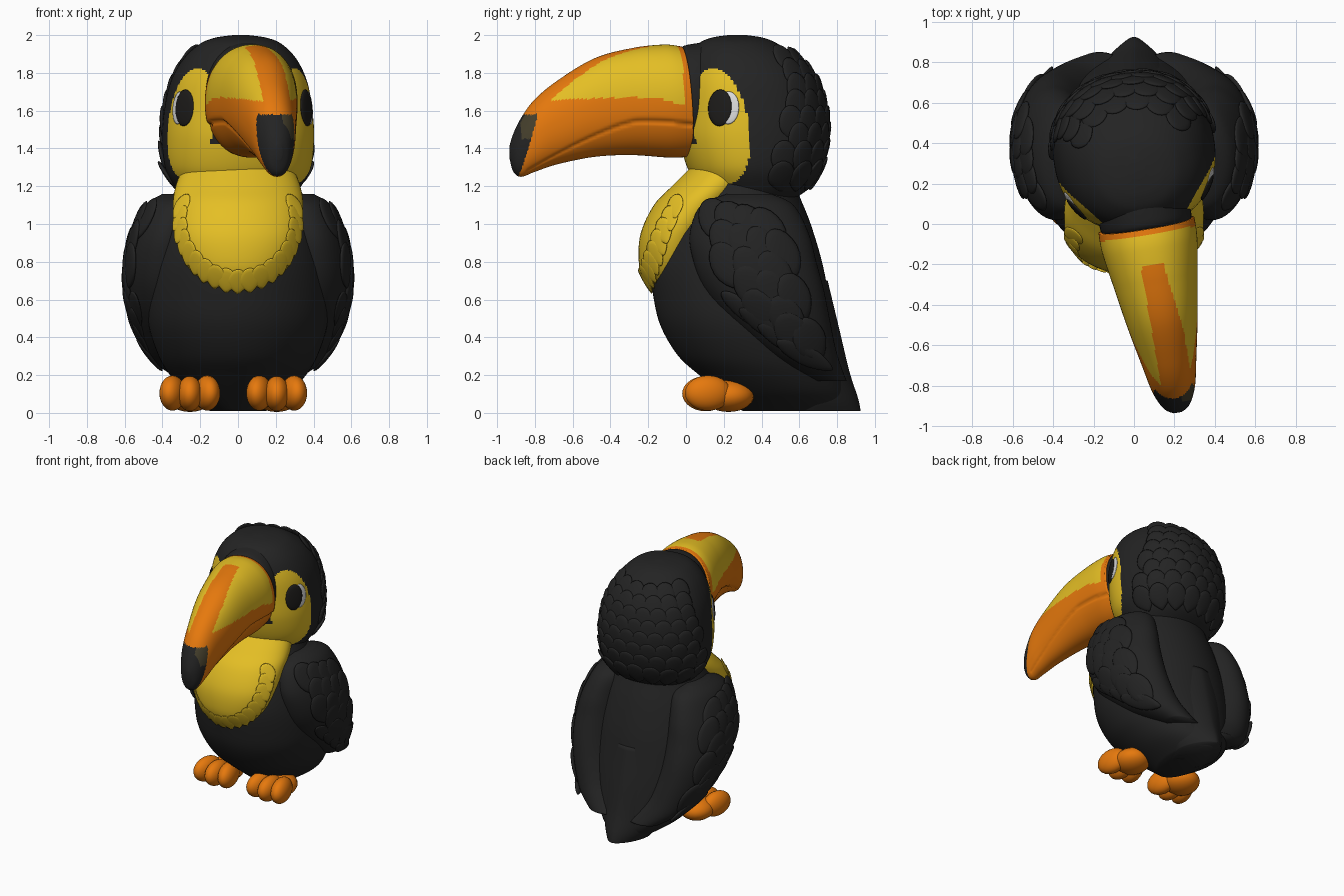
import bpy
import bmesh
import math
from mathutils import Matrix, Vector
from mathutils.bvhtree import BVHTree

cube = bpy.data.objects.get("Cube")
if cube:
    bpy.data.objects.remove(cube)


def material(name, rgb):
    mat = bpy.data.materials.new(name)
    mat.use_nodes = True
    mat.diffuse_color = (*rgb, 1)
    shader = mat.node_tree.nodes["Principled BSDF"]
    shader.inputs["Base Color"].default_value = (*rgb, 1)
    shader.inputs["Roughness"].default_value = 0.7
    return mat


BLACK = material("plumage_black", (0.017, 0.017, 0.017))
YELLOW = material("bright_yellow", (0.78, 0.52, 0.018))
ORANGE = material("warm_orange", (0.79, 0.19, 0.004))
WHITE = material("eye_white", (0.7, 0.7, 0.7))
PUPIL = material("pupil_dark", (0.012, 0.011, 0.01))
BROWN = material("beak_brown", (0.06, 0.05, 0.025))

HEAD_TURN = (Matrix.Translation((0, 0.36, 0)) @ Matrix.Rotation(math.radians(9.5), 4, 'Z')
             @ Matrix.Translation((0, -0.36, 0)))


def finish(name, bm, mats, rule=None, transform=None):
    """Turn a bmesh into a smooth object; rule picks a material per face centre."""
    bmesh.ops.recalc_face_normals(bm, faces=bm.faces)
    for face in bm.faces:
        face.smooth = True
        if rule:
            face.material_index = rule(face.calc_center_median())
    mesh = bpy.data.meshes.new(name)
    bm.to_mesh(mesh)
    bm.free()
    for mat in mats:
        mesh.materials.append(mat)
    if transform:
        mesh.transform(transform)
    obj = bpy.data.objects.new(name, mesh)
    bpy.context.scene.collection.objects.link(obj)


def spline(rows, steps):
    """Catmull-Rom interpolation of profile rows."""
    rows = [Vector(r) for r in rows]
    out = []
    for i in range(len(rows) - 1):
        a, b, c, d = rows[max(i - 1, 0)], rows[i], rows[i + 1], rows[min(i + 2, len(rows) - 1)]
        for k in range(steps):
            t = k / steps
            out.append(b + (c - a) * (t / 2) + (a - b * 2.5 + c * 2 - d / 2) * t * t
                       + (b * 1.5 - a / 2 - c * 1.5 + d / 2) * t ** 3)
    return out + [rows[-1]]


def loft(rows, steps=6, sides=64, along_y=False, power=2.0):
    """Rows are (position, low, high, x_low, x_high) of oval sections."""
    bm = bmesh.new()
    rings = []
    for pos, low, high, x0, x1 in spline(rows, steps):
        ring = []
        for k in range(sides):
            c, s = math.cos(math.tau * k / sides), math.sin(math.tau * k / sides)
            x = (x0 + x1) / 2 + (x1 - x0) / 2 * math.copysign(abs(c) ** (2 / power), c)
            a = (low + high) / 2 + (high - low) / 2 * math.copysign(abs(s) ** (2 / power), s)
            ring.append(bm.verts.new((x, pos, a) if along_y else (x, a, pos)))
        rings.append(ring)
    for lower, upper in zip(rings, rings[1:]):
        for k in range(sides):
            j = (k + 1) % sides
            bm.faces.new((lower[k], lower[j], upper[j], upper[k]))
    bm.faces.new(rings[0])
    bm.faces.new(rings[-1])
    bmesh.ops.recalc_face_normals(bm, faces=bm.faces)
    return bm


def symmetric(rows):
    return [(z, a, b, -w, w) for z, a, b, w in rows]


def scale_on(bm, tree, origin, toward, down, size, tilt=0.0, point=0.0):
    """Lay a flattened scale (width, length, thickness) where a ray meets a surface."""
    hit, normal, _, _ = tree.ray_cast(Vector(origin), Vector(toward).normalized())
    if hit is None:
        return
    if normal.dot(Vector(toward)) > 0:
        normal = -normal
    side = Vector(down).cross(normal).normalized()
    flow = normal.cross(side).normalized()
    frame = Matrix((side, flow, normal)).transposed().to_4x4()
    frame = Matrix.Translation(hit) @ frame @ Matrix.Rotation(tilt, 4, 'X')
    made = bmesh.ops.create_uvsphere(bm, u_segments=20, v_segments=8, radius=1)
    for v in made["verts"]:
        taper = 1 - point * max(v.co.y, 0) ** 2
        v.co = frame @ Vector((v.co.x * size[0] * taper, v.co.y * size[1], v.co.z * size[2]))


# Body and tail
finish("body", loft(symmetric([
    (0.01, 0.30, 0.86, 0.14), (0.1, 0.19, 0.86, 0.27), (0.2, 0.07, 0.84, 0.36),
    (0.3, -0.04, 0.82, 0.42), (0.45, -0.13, 0.79, 0.47), (0.6, -0.17, 0.76, 0.48),
    (0.8, -0.19, 0.72, 0.46), (1.0, -0.14, 0.66, 0.41), (1.15, -0.02, 0.6, 0.345),
    (1.28, 0.08, 0.55, 0.3)])), [BLACK])
finish("tail", loft(symmetric([
    (0.01, 0.45, 0.925, 0.15), (0.08, 0.45, 0.91, 0.19), (0.22, 0.42, 0.865, 0.24),
    (0.45, 0.4, 0.81, 0.28), (0.7, 0.4, 0.75, 0.25)]), power=1.6), [BLACK])

# Breast bib with a scalloped fringe, running up under the chin
bib = loft(symmetric([
    (0.65, -0.18, 0.0, 0.06), (0.70, -0.22, 0.05, 0.2), (0.8, -0.25, 0.1, 0.285),
    (0.95, -0.24, 0.16, 0.335), (1.1, -0.17, 0.28, 0.345), (1.2, -0.075, 0.36, 0.33),
    (1.3, 0.025, 0.4, 0.29), (1.4, 0.12, 0.42, 0.24)]))
bib_tree = BVHTree.FromBMesh(bib)
finish("breast_bib", bib, [YELLOW])
fringe = bmesh.new()
for i in range(-9, 10):
    a = i * 0.2
    x, z = 0.31 * math.sin(a), 1.02 - 0.325 * math.cos(a)
    scale_on(fringe, bib_tree, (x, -2, z), (0, 1, 0), (x * 0.7, 0, -0.3),
             (0.055, 0.075, 0.008), -0.02, 0.5)
finish("bib_fringe", fringe, [YELLOW])

# Wings with overlapping feathers
WING = [(1.16, 0.22, 0.45, 0.28, 0.40), (1.1, 0.08, 0.57, 0.2, 0.485),
        (0.95, 0.02, 0.65, 0.2, 0.555), (0.8, 0.04, 0.69, 0.2, 0.59),
        (0.65, 0.10, 0.73, 0.2, 0.59), (0.5, 0.21, 0.76, 0.18, 0.56),
        (0.35, 0.37, 0.79, 0.14, 0.495), (0.25, 0.51, 0.82, 0.08, 0.42),
        (0.17, 0.66, 0.85, 0.04, 0.3)]
for label, sign in (("left", 1), ("right", -1)):
    mirror = Matrix.Scale(sign, 4, (1, 0, 0))
    wing = loft(WING)
    wing_tree = BVHTree.FromBMesh(wing)
    feathers = bmesh.new()
    for row in range(6):
        z = 1.02 - 0.12 * row
        front = 0.13 + 0.017 * row ** 1.9
        back = 0.5 + 0.034 * row
        count = 4 - row // 2
        for k in range(count):
            y = front + (back - front) * (k + 0.5 * (row % 2)) / count + 0.03
            scale_on(feathers, wing_tree, (2, y, z - 0.07 * k / count), (-1, 0, 0),
                     (0, 0.6, -1), (0.09, 0.14, 0.02), -0.05, 0.35)
    for k in range(4):
        scale_on(feathers, wing_tree, (2, 0.33 + 0.1 * k, 0.53 - 0.075 * k), (-1, 0, 0),
                 (0, 0.75, -0.6), (0.06, 0.18, 0.018), -0.03, 0.4)
    finish(label + "_wing", wing, [BLACK], transform=mirror)
    finish(label + "_wing_feathers", feathers, [BLACK], transform=mirror)


# Head with yellow face patches
def face_colour(p):
    patch = ((p.y - 0.13 - (1.55 - p.z) * 0.13) / 0.135) ** 2 + ((p.z - 1.52) / 0.305) ** 2 < 1
    chin = 1.17 < p.z < 1.42 and p.y < 0.17
    return 1 if patch or chin else 0


head = loft(symmetric([
    (1.12, 0.14, 0.55, 0.27), (1.2, 0.07, 0.66, 0.335), (1.3, 0.01, 0.71, 0.385),
    (1.45, -0.03, 0.74, 0.4), (1.6, -0.035, 0.735, 0.39), (1.75, -0.03, 0.69, 0.36),
    (1.87, 0.0, 0.60, 0.3), (1.95, 0.06, 0.49, 0.22), (1.985, 0.13, 0.41, 0.14),
    (2.0, 0.22, 0.32, 0.04)]), steps=12, sides=160, power=2.2)
head_tree = BVHTree.FromBMesh(head)
finish("head", head, [BLACK, YELLOW], face_colour, HEAD_TURN)

# Head feathers on the nape and crown
plumes = bmesh.new()
for row in range(8):
    lift = math.radians(-36 + 12.5 * row)
    for i in range(-5, 6):
        a = (i + 0.5 * (row % 2)) * 0.27 / max(math.cos(lift), 0.62)
        if abs(a) > 1.35:
            continue
        out = Vector((math.sin(a) * math.cos(lift), math.cos(a) * math.cos(lift), math.sin(lift)))
        scale_on(plumes, head_tree, Vector((0, 0.36, 1.52)) + out * 2, -out,
                 (0, 0.2, -1), (0.075, 0.1, 0.016), -0.13, 0.65)
finish("head_feathers", plumes, [BLACK], transform=HEAD_TURN)

# Eyes
for label, sign in (("left", 1), ("right", -1)):
    for part, y, size, mat in (("eye_white", 0.163, (0.06, 0.088, 0.008), WHITE),
                               ("pupil", 0.122, (0.069, 0.098, 0.013), PUPIL)):
        eye = bmesh.new()
        scale_on(eye, head_tree, (sign * 2, y, 1.615), (-sign, 0, 0), (0, 0, -1), size)
        finish(label + "_" + part, eye, [mat], transform=HEAD_TURN)


# Beak: one curved loft with a mouth groove and a slanted base
def mouth_height(y):
    return 1.545 - 0.55 * max(-0.3 - y, 0) ** 1.3 - 0.3 * max(y + 0.25, 0) ** 2


def base_slant(p):
    return 0.07 * (p.z - 1.36) * max(0, 1 + p.y / 0.3)


def beak_colour(p):
    if p.z < 1.58 and p.y < -0.895 + (p.z - 1.3) * 0.28:
        return 3 if p.z > 1.45 and p.x > 0.03 and p.y > -0.9 else 2
    lower = 1.61 + 0.06 * min(1, max(0, -p.y * 5)) - 0.05 * max(0, -p.y - 0.4)
    ridge = p.y < -0.2 and -0.06 < p.x < 0.05 + 0.13 * min(0.35, -p.y - 0.2)
    end = -0.77 if p.x > 0 else -0.83
    return 1 if end < p.y < -0.03 - base_slant(p) and p.z > lower and not ridge else 0


beak = loft(symmetric([
    (0.01, 1.355, 1.94, 0.24), (-0.1, 1.352, 1.95, 0.238),
    (-0.3, 1.365, 1.93, 0.208), (-0.5, 1.355, 1.875, 0.175), (-0.7, 1.315, 1.755, 0.135),
    (-0.82, 1.275, 1.655, 0.11), (-0.89, 1.25, 1.56, 0.083), (-0.93, 1.275, 1.48, 0.055),
    (-0.95, 1.34, 1.42, 0.02)]), steps=10, sides=140, along_y=True, power=2.15)
for v in beak.verts:
    gap = v.co.z - mouth_height(v.co.y)
    if v.co.y > -0.87:
        v.co.x *= 1 - 0.06 * math.exp(-(gap / 0.009) ** 2) - (0.04 if gap < 0 else 0)
    v.co.y -= base_slant(v.co)
finish("beak", beak, [ORANGE, YELLOW, BLACK, BROWN], beak_colour, HEAD_TURN)

# Dark feathered collar joining the beak to the head
finish("beak_collar", loft(symmetric([
    (0.16, 1.4, 1.97, 0.23), (0.04, 1.38, 1.955, 0.23), (-0.01, 1.38, 1.945, 0.225),
    (-0.03, 1.4, 1.93, 0.21)]), along_y=True, power=2.15), [BLACK], transform=HEAD_TURN)

# Feet: a heel pad and three plump toes each
for label, cx in (("left", 0.205), ("right", -0.255)):
    foot = bmesh.new()
    lobes = [((0, 0.225, 0.09), (0.125, 0.135, 0.085), 0)]
    lobes += [((0.092 * k, 0.105 + 0.012 * abs(k), 0.102 + 0.003 * abs(k)),
               (0.066, 0.125, 0.093), 0.2 * k) for k in (-1, 0, 1)]
    for place, size, turn in lobes:
        bmesh.ops.create_uvsphere(
            foot, u_segments=24, v_segments=14, radius=1,
            matrix=Matrix.Translation(Vector(place) + Vector((cx, 0, 0)))
            @ Matrix.Rotation(turn, 4, 'Z') @ Matrix.Diagonal((*size, 1)))
    finish(label + "_foot", foot, [ORANGE])
